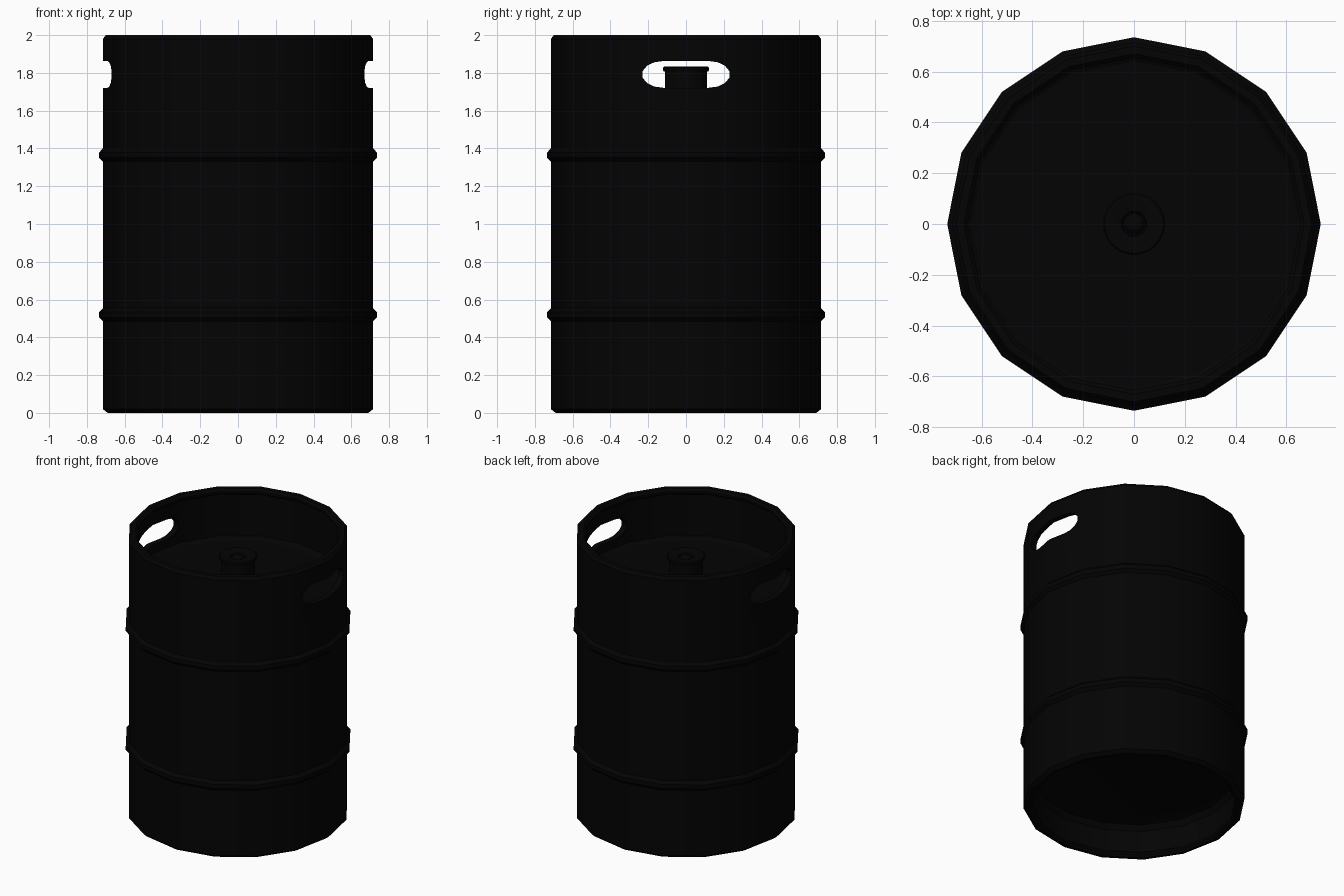
import bpy, bmesh, math

if "Cube" in bpy.data.objects:
    bpy.data.objects.remove(bpy.data.objects["Cube"])

mat = bpy.data.materials.new("black_metal")
mat.diffuse_color = (0.001, 0.001, 0.001, 1)
mat.use_nodes = True
mat.node_tree.nodes["Principled BSDF"].inputs["Base Color"].default_value = mat.diffuse_color


def add_mesh(name, bm):
    bmesh.ops.recalc_face_normals(bm, faces=bm.faces)
    me = bpy.data.meshes.new(name)
    bm.to_mesh(me)
    bm.free()
    ob = bpy.data.objects.new(name, me)
    bpy.context.collection.objects.link(ob)
    return ob


def lathe(name, profile, sides):
    """Spin an (r, z) profile around z; the ends sit on the axis."""
    bm = bmesh.new()
    vs = [bm.verts.new((r, 0, z)) for r, z in profile]
    es = [bm.edges.new(p) for p in zip(vs, vs[1:])]
    bmesh.ops.spin(bm, geom=vs + es, cent=(0, 0, 0), axis=(0, 0, 1),
                   angle=math.tau, steps=sides, use_duplicate=False)
    bmesh.ops.remove_doubles(bm, verts=bm.verts, dist=1e-4)
    ob = add_mesh(name, bm)
    ob.data.materials.append(mat)
    return ob


def smooth(ob, deg):
    bpy.ops.object.select_all(action='DESELECT')
    ob.select_set(True)
    bpy.context.view_layer.objects.active = ob
    bpy.ops.object.shade_smooth_by_angle(angle=math.radians(deg))


def band(z, r=0.715):
    """Raised rolling hoop around the barrel."""
    return [(r, z - 0.035), (0.735, z - 0.014), (0.735, z + 0.014), (r, z + 0.035)]


# Barrel: recessed base, rolled foot ring, hoops, rolled top chime, sunken deck
profile = [(0, 0.25), (0.60, 0.25), (0.65, 0.235), (0.675, 0.20), (0.675, 0.045),
           (0.655, 0.03), (0.655, 0.015), (0.67, 0), (0.69, 0), (0.715, 0.02)]
profile += band(0.52) + band(1.365)
profile += [(0.715, 1.98), (0.70, 2), (0.67, 2), (0.655, 1.985), (0.655, 1.97),
            (0.675, 1.955), (0.675, 1.66), (0.64, 1.64), (0.35, 1.65), (0, 1.66)]
barrel = lathe("keg_barrel", profile, 16)

# Hand holes: one rounded slot cut along x through both sides of the chime
bm = bmesh.new()
ring = []
for sy, sz in ((1, 1), (-1, 1), (-1, -1), (1, -1)):
    arc = [math.radians(a) for a in (15, 40, 65, 90)]
    if sy * sz < 0:
        arc.reverse()
    for a in arc:
        ring.append((sy * (0.12 + 0.113 * math.cos(a)), 1.792 + sz * 0.071 * math.sin(a)))
face = bm.faces.new([bm.verts.new((-1, y, z)) for y, z in ring])
ext = bmesh.ops.extrude_face_region(bm, geom=[face])
bmesh.ops.translate(bm, vec=(2, 0, 0),
                    verts=[v for v in ext["geom"] if isinstance(v, bmesh.types.BMVert)])
cutter = add_mesh("hand_hole_cutter", bm)
mod = barrel.modifiers.new("hand_holes", 'BOOLEAN')
mod.object = cutter
mod.operation = 'DIFFERENCE'
mod.solver = 'EXACT'
bpy.context.view_layer.objects.active = barrel
bpy.ops.object.modifier_apply(modifier=mod.name)
bpy.data.objects.remove(cutter)
smooth(barrel, 30)

# Tap valve: neck, flange, recessed face and central ball
valve = lathe("tap_valve", [
    (0, 1.645), (0.11, 1.645), (0.11, 1.808), (0.118, 1.808), (0.122, 1.814),
    (0.122, 1.828), (0.116, 1.834), (0.10, 1.834), (0.05, 1.826), (0.045, 1.81),
    (0.04, 1.81), (0.032, 1.823), (0.018, 1.83), (0, 1.833)], 24)
smooth(valve, 35)
